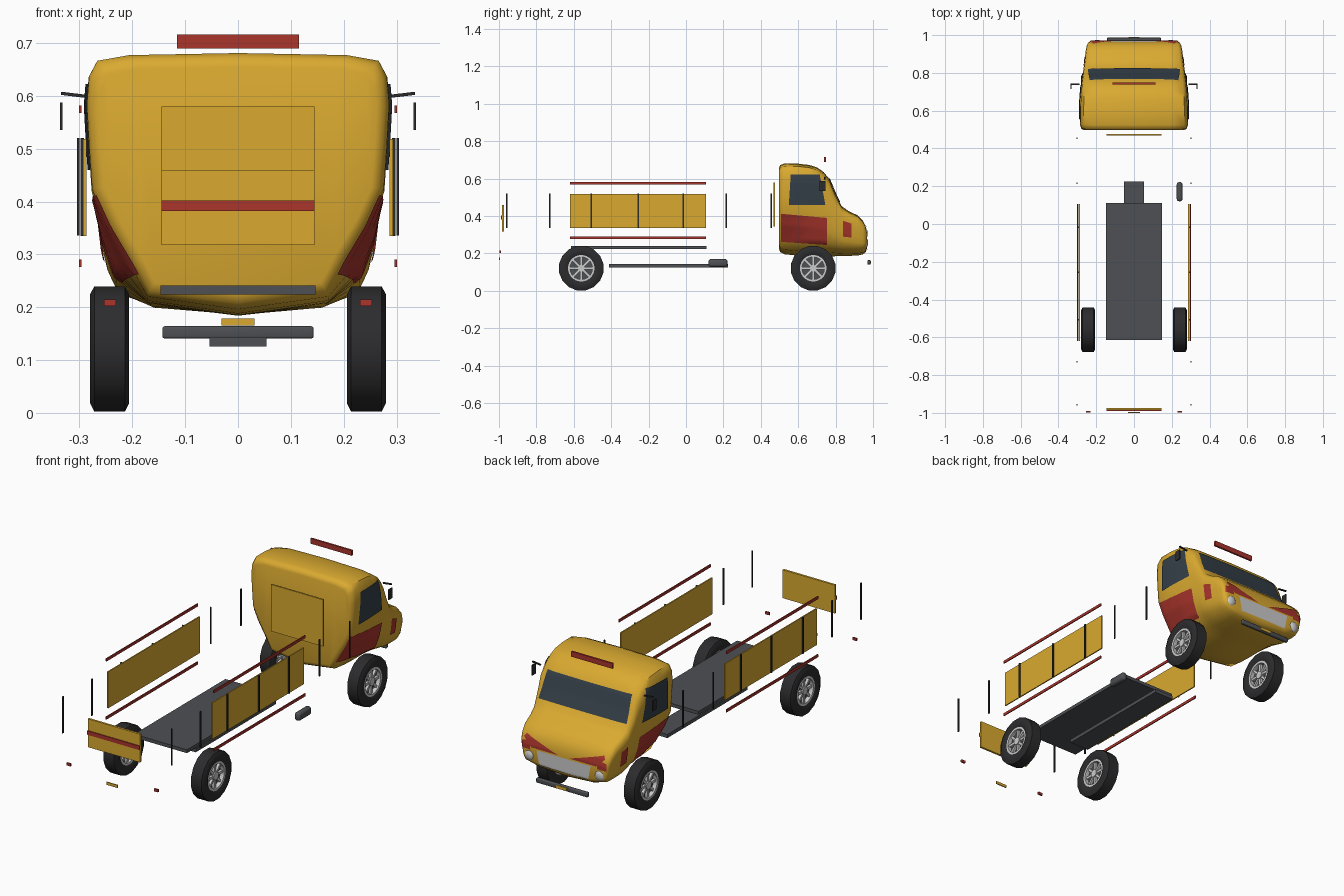
import bpy, bmesh, math
from mathutils import Vector, Matrix
from mathutils.bvhtree import BVHTree

if "Cube" in bpy.data.objects:
    bpy.data.objects.remove(bpy.data.objects["Cube"])


def material(name, r, g, b):
    m = bpy.data.materials.new(name)
    m.diffuse_color = (r, g, b, 1)
    m.use_nodes = True
    m.node_tree.nodes["Principled BSDF"].inputs["Base Color"].default_value = m.diffuse_color
    return m


YELLOW = material("yellow", .70, .40, .03)
RED = material("red", .40, .035, .025)
BLACK = material("black", .025, .025, .027)
DARK = material("dark_grey", .075, .08, .088)
GLASS = material("glass", .035, .05, .065)
SILVER = material("silver", .55, .55, .56)
WHITE = material("white", .8, .8, .8)


def finish(name, bm, mat, smooth=None):
    bmesh.ops.recalc_face_normals(bm, faces=bm.faces)
    me = bpy.data.meshes.new(name)
    bm.to_mesh(me)
    bm.free()
    ob = bpy.data.objects.new(name, me)
    bpy.context.collection.objects.link(ob)
    me.materials.append(mat)
    if smooth:
        bpy.ops.object.select_all(action='DESELECT')
        ob.select_set(True)
        bpy.context.view_layer.objects.active = ob
        bpy.ops.object.shade_smooth_by_angle(angle=math.radians(smooth))
    return ob


def box(name, x, y, z, mat, bevel=0, tilt=0):
    """Box from (min, max) ranges on each axis."""
    bm = bmesh.new()
    bmesh.ops.create_cube(bm, size=1)
    size = [b - a for a, b in (x, y, z)]
    mid = [(a + b) / 2 for a, b in (x, y, z)]
    bmesh.ops.scale(bm, vec=size, verts=bm.verts)
    if bevel:
        bmesh.ops.bevel(bm, geom=bm.edges[:], offset=bevel, segments=3,
                        profile=.5, affect='EDGES')
    bmesh.ops.rotate(bm, matrix=Matrix.Rotation(tilt, 3, 'Y'), verts=bm.verts)
    bmesh.ops.translate(bm, vec=mid, verts=bm.verts)
    return finish(name, bm, mat, 40 if bevel else None)


def pair(name, x, y, z, mat, bevel=0, tilt=0):
    """Box on the right and its mirror on the left."""
    box("right_" + name, x, y, z, mat, bevel, tilt)
    box("left_" + name, (-x[1], -x[0]), y, z, mat, bevel, -tilt)


# Cab shell: sections along y (y, bottom, top, half width, lower fullness)
SECTIONS = [(.497, .225, .655, .262, .70), (.503, .208, .672, .278, .70),
            (.525, .196, .681, .286, .71), (.60, .188, .680, .287, .75),
            (.66, .185, .673, .285, .80), (.70, .184, .660, .282, .82),
            (.735, .184, .636, .279, .83), (.767, .184, .597, .275, .84),
            (.795, .185, .528, .271, .85), (.832, .186, .453, .266, .86),
            (.87, .187, .426, .261, .87), (.917, .189, .404, .256, .88),
            (.945, .195, .376, .250, .89), (.96, .205, .347, .243, .90),
            (.967, .225, .315, .228, .90)]
cab = bmesh.new()
rings = []
for y, lo, hi, w, full in SECTIONS:
    half = [(0, 0), (.60, .05), (full, .17), ((full + .96) / 2 + .02, .32),
            (.965, .47), (.985, .64), (1, .80), (.985, .91), (.93, .97), (.72, .992), (0, 1)]
    loop = half + [(-a, f) for a, f in half[-2:0:-1]]
    rings.append([cab.verts.new((a * w, y, lo + f * (hi - lo))) for a, f in loop])
for r, s in zip(rings, rings[1:]):
    for i in range(len(r)):
        j = (i + 1) % len(r)
        cab.faces.new((r[i], r[j], s[j], s[i]))
cab.faces.new(rings[0])
cab.faces.new(rings[-1])
bmesh.ops.triangulate(cab, faces=[f for f in cab.faces if len(f.verts) > 4])
tree = BVHTree.FromBMesh(cab)
finish("cab_shell", cab, YELLOW, 50)


def decal(name, corners, side, mat, lift=.004, n=14):
    """Panel laid on the cab; corners are (x, z) for the front, (y, z) for a side."""
    bm = bmesh.new()
    c = [Vector(p) for p in corners]
    grid = []
    for i in range(n + 1):
        row = []
        for j in range(n + 1):
            u, v = i / n, j / n
            a, z = c[0].lerp(c[1], u).lerp(c[3].lerp(c[2], u), v)
            d = Vector((0, -1, 0)) if side == 0 else Vector((-side, 0, 0))
            o = Vector((a, 2, z)) if side == 0 else Vector((2 * side, a, z))
            p = tree.ray_cast(o, d)[0]
            row.append(bm.verts.new(p - d * lift) if p else None)
        grid.append(row)
    for i in range(n):
        for j in range(n):
            q = (grid[i][j], grid[i + 1][j], grid[i + 1][j + 1], grid[i][j + 1])
            if all(q):
                bm.faces.new(q)
    return finish(name, bm, mat, 40)


# Glass, painted panels and grille
decal("windscreen", [(-.245, .475), (.245, .475), (.235, .60), (-.235, .60)], 0, GLASS)
decal("grille", [(-.135, .222), (.135, .222), (.15, .295), (-.15, .295)], 0, SILVER)
for s, tag in ((1, "right_"), (-1, "left_")):
    decal(tag + "window", [(.55, .46), (.745, .46), (.715, .622), (.56, .622)], s, GLASS, .005)
    decal(tag + "door_panel", [(.507, .262), (.755, .245), (.755, .39), (.507, .412)], s, RED)
    decal(tag + "marker", [(.84, .29), (.885, .285), (.885, .36), (.84, .375)], s, RED)
    decal(tag + "nose_stripe", [(s * .03, .302), (s * .18, .302), (s * .225, .345),
                                (s * .215, .36)], 0, RED)
    decal(tag + "corner_stripe", [(s * .185, .29), (s * .235, .29), (s * .235, .325),
                                  (s * .19, .335)], 0, RED)
    # Headlights
    bm = bmesh.new()
    bmesh.ops.create_uvsphere(bm, u_segments=16, v_segments=10, radius=.029)
    bmesh.ops.scale(bm, vec=(1, .6, 1), verts=bm.verts)
    bmesh.ops.translate(bm, vec=(s * .195, .957, .257), verts=bm.verts)
    finish(tag + "headlight", bm, WHITE, 60)

# Mirrors, light bar, bumper and plates
pair("mirror_arm", (.288, .335), (.737, .745), (.599, .605), BLACK, tilt=-.12)
pair("mirror", (.332, .337), (.715, .745), (.535, .587), BLACK)
box("light_bar", (-.115, .115), (.738, .748), (.69, .716), RED)
box("bumper", (-.143, .143), (.97, .987), (.141, .164), DARK, .004)
box("front_plate", (-.03, .03), (.987, .99), (.145, .16), YELLOW)
box("rear_plate", (-.031, .031), (-1, -.995), (.165, .179), YELLOW)
pair("tail_light", (.231, .254), (-.998, -.99), (.202, .215), RED)

# Chassis, deck and tank
box("deck", (-.147, .147), (-.615, .11), (.224, .241), DARK)
box("chassis_beam", (-.054, .054), (-.412, .225), (.126, .144), DARK)
box("fuel_tank", (.226, .257), (.12, .222), (.128, .17), DARK, .013)

# Load bed walls, ribs, rails and posts
box("headboard", (-.145, .145), (.468, .476), (.345, .58), YELLOW)
box("tailgate", (-.145, .145), (-.985, -.974), (.318, .46), YELLOW)
box("tailgate_stripe", (-.145, .145), (-.99, -.985), (.382, .402), RED)
pair("side_wall", (.287, .293), (-.62, .107), (.335, .518), YELLOW)
for z0 in (.568, .276):
    pair("side_rail", (.296, .301), (-.62, .107), (z0, z0 + .014), RED)
for y in (-.506, -.256, -.016):
    pair("wall_rib", (.291, .298), (y - .004, y + .004), (.335, .52), BLACK)
for y in (-.958, -.728, .216, .455):
    pair("corner_post", (.3, .305), (y - .004, y + .004), (.336, .52), BLACK)


# Wheels: lathed tyre and rim, spokes, hub
def lathe(bm, profile, n):
    loops = [[bm.verts.new((x, r * math.sin(2 * math.pi * (k + .5) / n),
                            r * math.cos(2 * math.pi * (k + .5) / n)))
              for k in range(n)] for x, r in profile]
    for a, b in zip(loops, loops[1:] + loops[:1]):
        for k in range(n):
            m = (k + 1) % n
            bm.faces.new((a[k], a[m], b[m], b[k]))


def wheel(name, x, y):
    at = Vector((x, y, .121))
    bm = bmesh.new()
    lathe(bm, [(-.03, .07), (-.037, .085), (-.037, .105), (-.029, .121), (.029, .121),
               (.037, .105), (.037, .085), (.03, .07)], 16)
    bmesh.ops.translate(bm, vec=at, verts=bm.verts)
    finish(name + "_tyre", bm, BLACK, 35)
    bm = bmesh.new()
    lathe(bm, [(-.031, .071), (-.031, .06), (.031, .06), (.031, .071)], 24)
    for k in range(8):
        m = (Matrix.Rotation(k * math.pi / 4, 4, 'X') @ Matrix.Translation((0, 0, .038))
             @ Matrix.Diagonal((.046, .012, .05, 1)))
        bmesh.ops.create_cube(bm, size=1, matrix=m)
    bmesh.ops.create_cone(bm, cap_ends=True, segments=16, radius1=.02, radius2=.02, depth=.056,
                          matrix=Matrix.Rotation(math.pi / 2, 4, 'Y'))
    bmesh.ops.translate(bm, vec=at, verts=bm.verts)
    finish(name + "_rim", bm, SILVER, 35)
    bm = bmesh.new()
    bmesh.ops.create_cone(bm, cap_ends=True, segments=24, radius1=.062, radius2=.062, depth=.02,
                          matrix=Matrix.Translation(at) @ Matrix.Rotation(math.pi / 2, 4, 'Y'))
    finish(name + "_brake_disc", bm, DARK, 35)


for s, tag in ((1, "right"), (-1, "left")):
    wheel("rear_" + tag + "_wheel", s * .243, -.56)
    wheel("front_" + tag + "_wheel", s * .243, .68)
